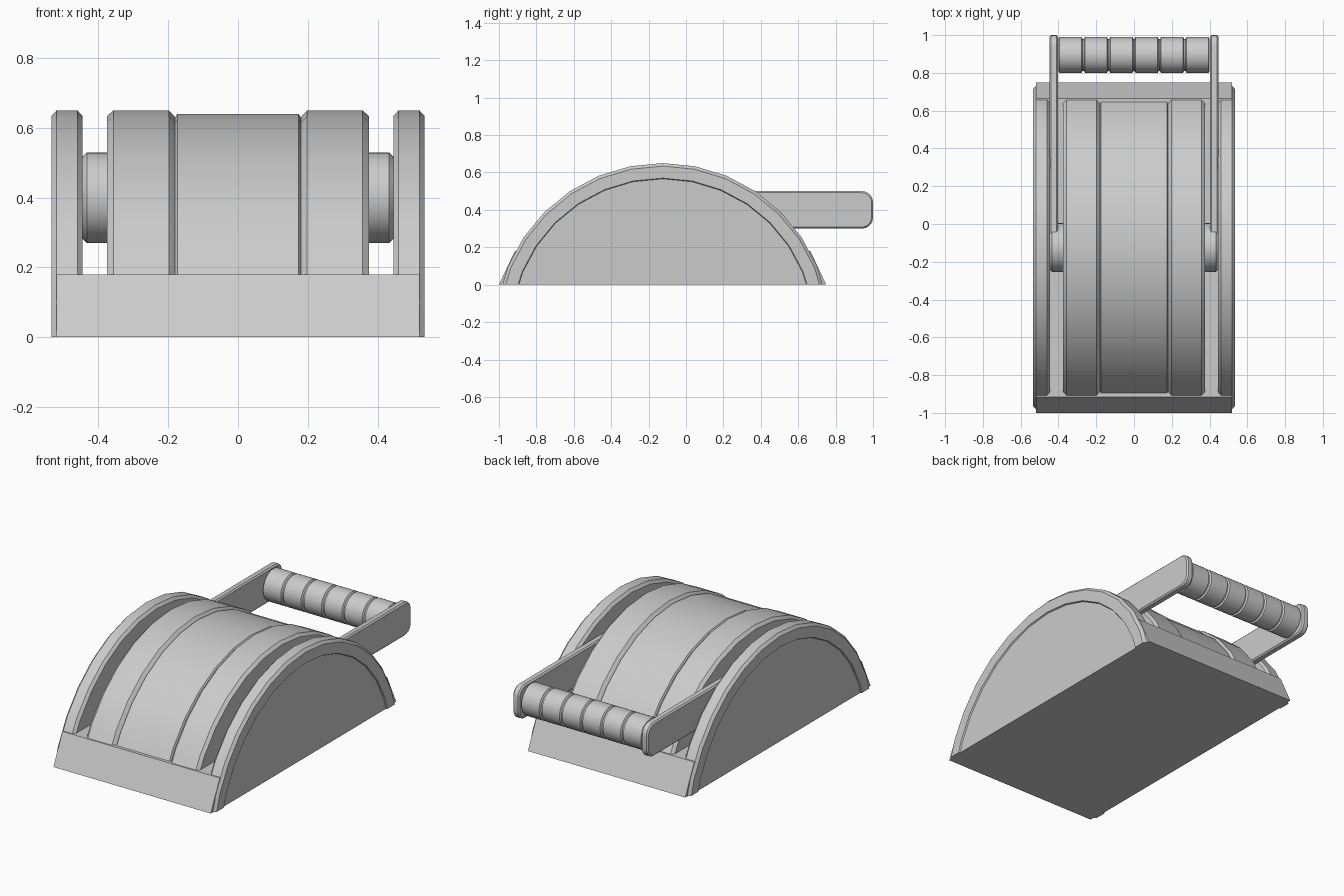
import bpy, bmesh, math
from mathutils import Vector

if "Cube" in bpy.data.objects:
    bpy.data.objects.remove(bpy.data.objects["Cube"])

grey = bpy.data.materials.new("light grey")
grey.diffuse_color = (0.6, 0.6, 0.6, 1)
grey.use_nodes = True
grey.node_tree.nodes["Principled BSDF"].inputs["Base Color"].default_value = grey.diffuse_color

R, CY, CZ = 0.894, -0.125, -0.244      # big arc: radius and axis position


def finish(bm, name, smooth=True):
    bmesh.ops.recalc_face_normals(bm, faces=bm.faces[:])
    me = bpy.data.meshes.new(name)
    bm.to_mesh(me)
    bm.free()
    ob = bpy.data.objects.new(name, me)
    bpy.context.collection.objects.link(ob)
    me.materials.append(grey)
    if smooth:
        bpy.ops.object.select_all(action='DESELECT')
        ob.select_set(True)
        bpy.context.view_layer.objects.active = ob
        bpy.ops.object.shade_smooth_by_angle(angle=math.radians(25))
    return ob


def lathe(name, profile, cy, cz, segs=32, cut=None, side=1):
    """Revolve (x, radius) points about an x-parallel axis; optionally cut at a height."""
    bm = bmesh.new()
    rings = []
    for x, r in profile:
        rings.append([bm.verts.new((side * x,
                                    cy + r * math.sin(2 * math.pi * i / segs),
                                    cz + r * math.cos(2 * math.pi * i / segs)))
                      for i in range(segs)])
    for a, b in zip(rings, rings[1:]):
        for i in range(segs):
            j = (i + 1) % segs
            bm.faces.new((a[i], a[j], b[j], b[i]))
    bm.faces.new(rings[0])
    bm.faces.new(rings[-1])
    if cut is not None:
        res = bmesh.ops.bisect_plane(bm, geom=bm.verts[:] + bm.edges[:] + bm.faces[:],
                                     plane_co=(0, 0, cut), plane_no=(0, 0, 1), clear_inner=True)
        edges = [e for e in res["geom_cut"] if isinstance(e, bmesh.types.BMEdge)]
        bmesh.ops.triangle_fill(bm, edges=edges, use_beauty=True)
    return finish(bm, name)


def prism(name, outline, x0, x1, chamfer=0.0):
    """Extrude a (y, z) outline along x."""
    bm = bmesh.new()
    f = bm.faces.new([bm.verts.new((x0, y, z)) for y, z in outline])
    ext = bmesh.ops.extrude_face_region(bm, geom=[f])
    bmesh.ops.translate(bm, vec=Vector((x1 - x0, 0, 0)),
                        verts=[v for v in ext["geom"] if isinstance(v, bmesh.types.BMVert)])
    if chamfer:
        rim = [e for e in bm.edges if abs(e.verts[0].co.x - e.verts[1].co.x) < 1e-6]
        bmesh.ops.bevel(bm, geom=rim, offset=chamfer, segments=1, affect='EDGES')
    return finish(bm, name)


# Sloped base block
prism("base", [(CY - 0.875, 0), (CY + 0.875, 0), (CY + 0.79, 0.18), (CY - 0.79, 0.18)], -0.52, 0.52)

# Drum: two raised bands with a lower middle, grooves between
half = [(0.174, R - 0.01), (0.18, R - 0.02), (0.186, R - 0.012), (0.198, R),
        (0.357, R), (0.375, R - 0.016)]
lathe("drum", [(-x, r) for x, r in reversed(half)] + half, CY, CZ, cut=0.1)

# Rounded outline of a handle arm
arm = [(CY, 0.5), (CY, 0.3)]
for cy, cz, a0 in ((0.94, 0.36, -90), (0.94, 0.44, 0)):
    for k in range(6):
        a = math.radians(a0 + 18 * k)
        arm.append((cy + 0.06 * math.cos(a), cz + 0.06 * math.sin(a)))

for side, label in ((-1, "left"), (1, "right")):
    # Side plate with chamfered rim and shallow recessed outer face
    lathe("side_plate_" + label,
          [(0.445, R - 0.016), (0.46, R), (0.52, R), (0.535, R - 0.016),
           (0.535, R - 0.08), (0.527, R - 0.084)], CY, CZ, cut=0, side=side)
    # Pivot hub
    lathe("pivot_hub_" + label,
          [(0.36, 0.13), (0.433, 0.13), (0.447, 0.116)], CY, 0.4, side=side)
    # Handle arm
    prism("handle_arm_" + label, arm, side * 0.403, side * 0.447, 0.008)

# Ribbed grip
ribs, pitch = 6, 0.806 / 6
grip = []
for i in range(ribs):
    x0 = -0.403 + i * pitch
    x1 = x0 + pitch
    grip += [(x0 + 0.003, 0.085), (x0 + 0.009, 0.095), (x1 - 0.009, 0.095), (x1 - 0.003, 0.085)]
lathe("grip", grip, 0.895, 0.4)
